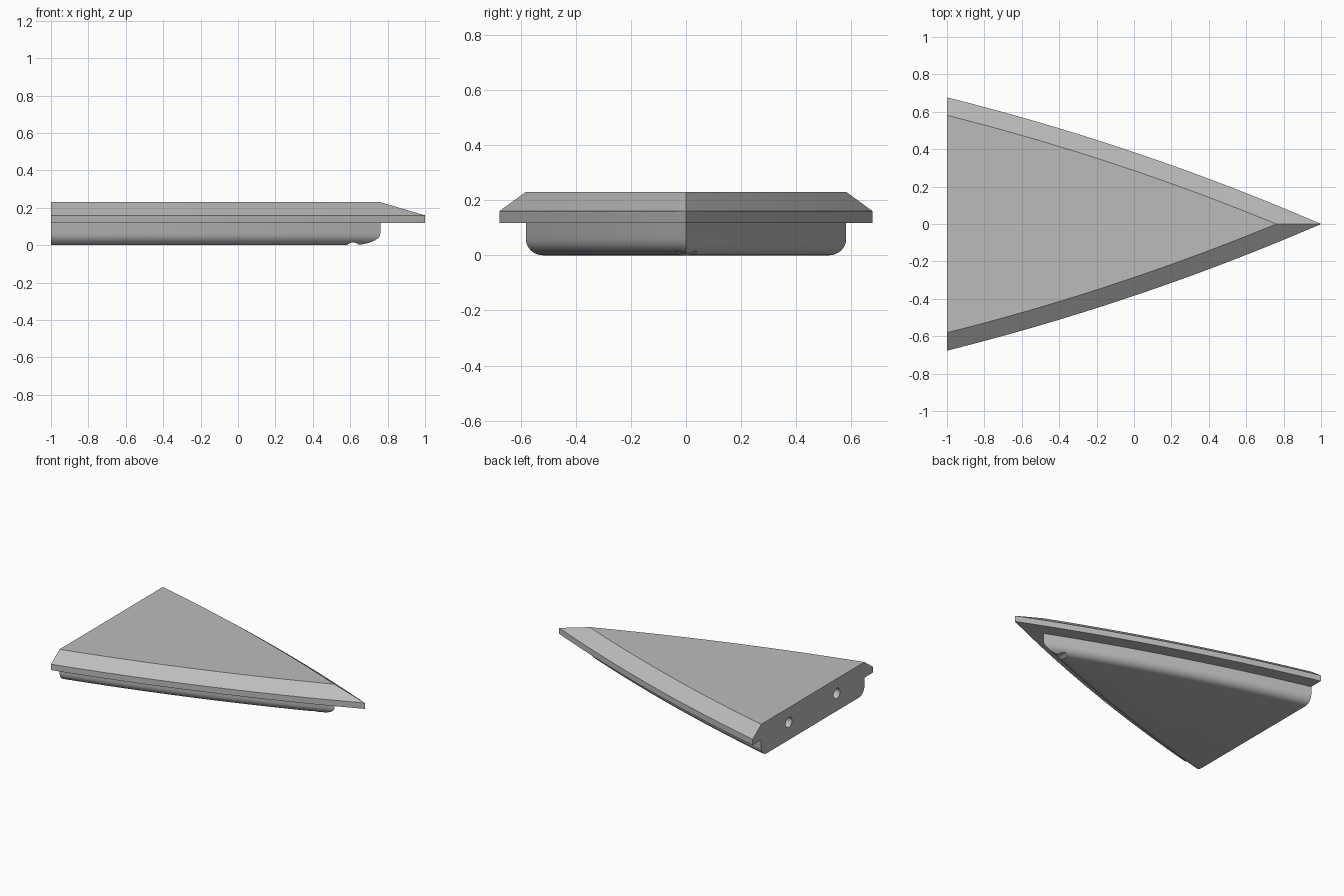
import bpy, bmesh, math
from mathutils import Matrix

cube = bpy.data.objects.get("Cube")
if cube:
    bpy.data.objects.remove(cube, do_unlink=True)

# Bowed side edge: an arc from the rear corner to the tip
REAR, HALF_WIDTH, BOW = -1.0, 0.677, 0.043
chord = math.hypot(2, HALF_WIDTH)
RADIUS = chord ** 2 / (8 * BOW) + BOW / 2
CX = -(RADIUS - BOW) * HALF_WIDTH / chord
CY = HALF_WIDTH / 2 - (RADIUS - BOW) * 2 / chord
STEPS = 28


def outline(inset):
    """Pointed plan outline, moved inward by inset."""
    r = RADIUS - inset
    tip = CX + math.sqrt(r * r - CY * CY)
    side = []
    for i in range(STEPS):
        x = REAR + (tip - REAR) * i / STEPS
        side.append((x, CY + math.sqrt(r * r - (x - CX) ** 2)))
    return side + [(tip, 0)] + [(x, -y) for x, y in reversed(side)]


def material(name, value):
    m = bpy.data.materials.new(name)
    m.use_nodes = True
    m.diffuse_color = (value, value, value, 1)
    m.node_tree.nodes["Principled BSDF"].inputs["Base Color"].default_value = (value, value, value, 1)
    return m


def make_object(name, bm, mat):
    mesh = bpy.data.meshes.new(name)
    bmesh.ops.recalc_face_normals(bm, faces=bm.faces[:])
    bm.to_mesh(mesh)
    bm.free()
    mesh.materials.append(mat)
    ob = bpy.data.objects.new(name, mesh)
    bpy.context.collection.objects.link(ob)
    return ob


grey = material("plain_grey", 0.5)

# Layers as (inset, height): rounded belly, overhanging rim, chamfer, flat top
LIP, FILLET = 0.093, 0.06
layers = []
for i in range(9):
    a = math.pi / 2 * i / 8
    layers.append((LIP + FILLET * (1 - math.sin(a)), FILLET * (1 - math.cos(a))))
layers += [(LIP, 0.118), (0, 0.118), (0, 0.16), (LIP, 0.23)]

bm = bmesh.new()
rings = [[bm.verts.new((x, y, z)) for x, y in outline(d)] for d, z in layers]
for low, high in zip(rings, rings[1:]):
    n = len(low)
    for i in range(n):
        j = (i + 1) % n
        bm.faces.new((low[i], low[j], high[j], high[i]))
bm.faces.new(rings[0])
bm.faces.new(rings[-1])
panel = make_object("wedge_panel", bm, grey)

# Cutters: two round sockets in the rear face and a notch under the tip
cutters = bmesh.new()


def add_rod(location, radius, length, axis):
    turn = Matrix.Rotation(math.pi / 2, 4, axis)
    bmesh.ops.create_cone(cutters, cap_ends=True, segments=32, radius1=radius, radius2=radius,
                          depth=length, matrix=Matrix.Translation(location) @ turn)


for y in (-0.27, 0.27):
    add_rod((REAR, y, 0.125), 0.036, 0.4, 'Y')
add_rod((0.615, 0, -0.025), 0.04, 0.4, 'X')
cutter = make_object("socket_cutter", cutters, grey)
cutter.hide_render = True

cut = panel.modifiers.new("sockets", 'BOOLEAN')
cut.operation, cut.solver, cut.object = 'DIFFERENCE', 'EXACT', cutter

# Apply the cuts, then smooth the rounded areas only
bpy.ops.object.select_all(action='DESELECT')
panel.select_set(True)
bpy.context.view_layer.objects.active = panel
bpy.ops.object.modifier_apply(modifier=cut.name)
bpy.data.objects.remove(cutter, do_unlink=True)
bpy.ops.object.shade_smooth_by_angle(angle=math.radians(25))
